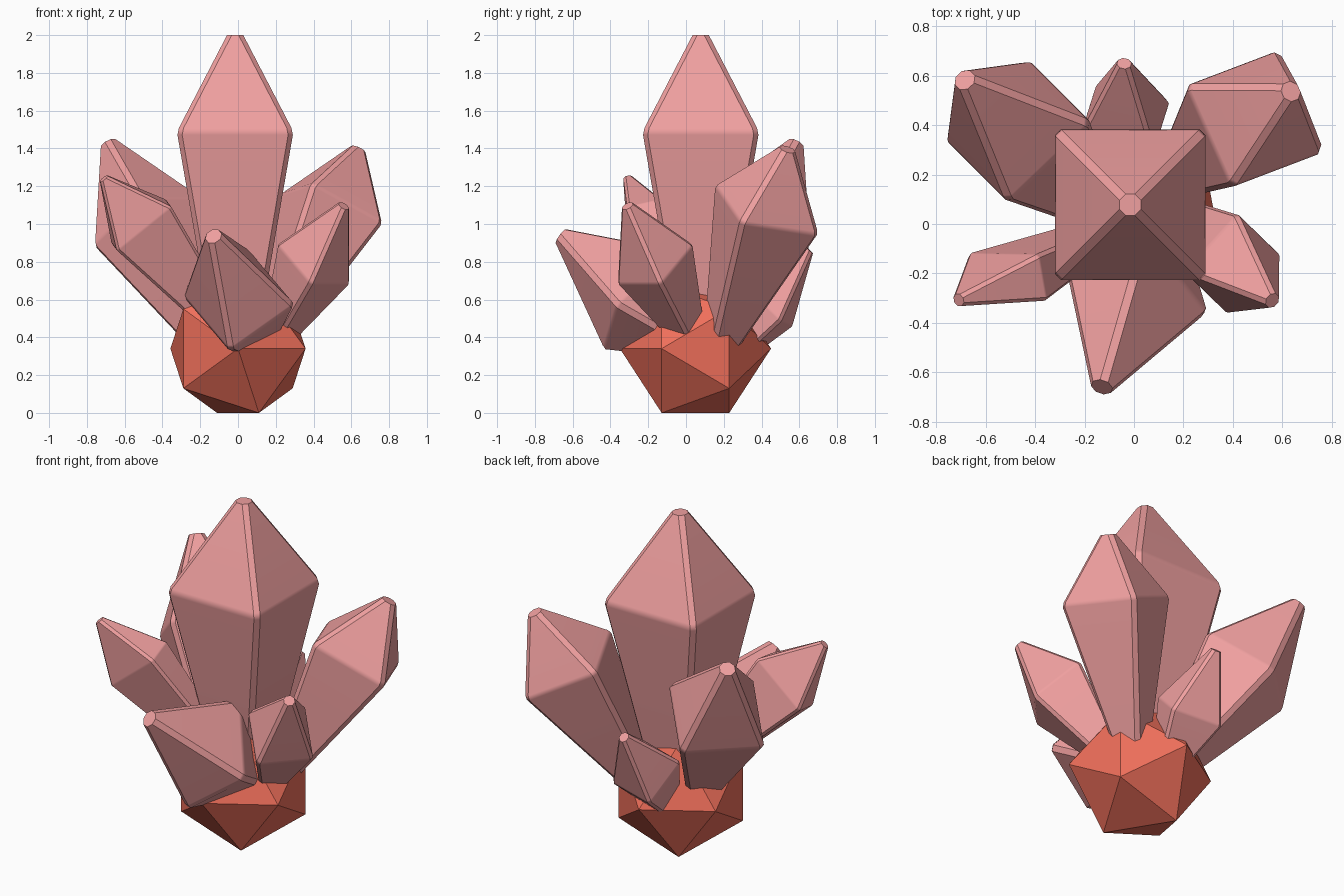
import bpy, bmesh, math
from mathutils import Vector

if "Cube" in bpy.data.objects:
    bpy.data.objects.remove(bpy.data.objects["Cube"])


def material(name, rgb):
    m = bpy.data.materials.new(name)
    m.diffuse_color = (*rgb, 1)
    m.use_nodes = True
    m.node_tree.nodes["Principled BSDF"].inputs["Base Color"].default_value = m.diffuse_color
    return m


PINK = material("crystal_pink", (0.87, 0.35, 0.35))
RED = material("rock_red", (0.87, 0.16, 0.105))


def finish(bm, name, mat):
    bmesh.ops.recalc_face_normals(bm, faces=bm.faces)
    me = bpy.data.meshes.new(name)
    bm.to_mesh(me)
    bm.free()
    me.materials.append(mat)
    ob = bpy.data.objects.new(name, me)
    bpy.context.collection.objects.link(ob)
    return ob


def crystal(name, tip, ca, cb, cc, length, tip_half, taper=0.33):
    """Four-sided chamfered crystal: tip centre, three shoulder corners, body length."""
    tip, ca, cb, cc = (Vector(p) for p in (tip, ca, cb, cc))
    e1, e2, mid = (ca - cb) / 2, (cc - cb) / 2, (ca + cc) / 2
    axis = (tip - mid).normalized()
    cut = tip_half * 0.58
    h1, h2 = e1.length + cut / 2, e2.length + cut / 2
    u, v = e1.normalized(), e2.normalized()
    d = 0.06 * min(h1, h2)
    rings = [(mid - axis * length, h1 * taper, h2 * taper),
             (mid - axis * d, h1, h2),
             (mid + axis * d, h1 - d * 0.4, h2 - d * 0.4),
             (tip, tip_half, tip_half)]
    bm = bmesh.new()
    loops = []
    for c, a, b in rings:
        pts = [(a, b - cut), (a - cut, b), (cut - a, b), (-a, b - cut),
               (-a, cut - b), (cut - a, -b), (a - cut, -b), (a, cut - b)]
        loops.append([bm.verts.new(c + u * x + v * y) for x, y in pts])
    for lo, hi in zip(loops, loops[1:]):
        for i in range(8):
            j = (i + 1) % 8
            bm.faces.new((lo[i], lo[j], hi[j], hi[i]))
    bm.faces.new(loops[0])
    bm.faces.new(loops[-1])
    # Only the rounded shoulder is smooth, every other edge stays sharp
    soft = set(loops[1]), set(loops[2])
    for f in bm.faces:
        f.smooth = True
    for e in bm.edges:
        e.smooth = any(e.verts[0] in s and e.verts[1] in s for s in soft)
    ob = finish(bm, name, PINK)
    mod = ob.modifiers.new("flat_faces", "WEIGHTED_NORMAL")
    mod.keep_sharp = True


# Rock base: icosahedron resting on one edge
bm = bmesh.new()
a = 0.2103
p = a * (1 + math.sqrt(5)) / 2
turn = math.radians(31.72)
for s in (-1, 1):
    for t in (-1, 1):
        for x, y, z in ((0, s * a, t * p), (s * a, t * p, 0), (s * p, 0, t * a)):
            bm.verts.new((x * math.cos(turn) + y * math.sin(turn),
                          x * math.sin(turn) - y * math.cos(turn) + 0.05, z + p))
bmesh.ops.convex_hull(bm, input=bm.verts)
finish(bm, "rock_base", RED)

# Tall centre crystal
crystal("centre_crystal", (-0.015, 0.078, 2.0), (0.278, -0.215, 1.49),
        (-0.308, -0.215, 1.49), (-0.308, 0.371, 1.49), 1.2, 0.043)

# Leaning crystals around it
crystal("front_crystal", (-0.13, -0.66, 0.935), (-0.28, -0.13, 0.63),
        (-0.04, -0.43, 0.345), (0.285, -0.36, 0.575), 0.39, 0.043)
crystal("back_right_crystal", (0.635, 0.537, 1.395), (0.58, 0.69, 0.95),
        (0.755, 0.30, 1.01), (0.40, 0.165, 1.205), 0.83, 0.04)
crystal("back_left_crystal", (-0.685, 0.583, 1.425), (-0.19, 0.41, 1.13),
        (-0.51, 0.105, 1.13), (-0.755, 0.35, 0.89), 0.81, 0.042)
crystal("back_small_crystal", (-0.04, 0.65, 0.865), (0.135, 0.50, 0.495),
        (-0.147, 0.56, 0.467), (-0.208, 0.366, 0.65), 0.4, 0.028)
crystal("front_left_crystal", (-0.71, -0.308, 1.24), (-0.665, -0.125, 0.905),
        (-0.635, -0.30, 0.865), (-0.36, -0.305, 1.087), 0.85, 0.025)
crystal("front_right_crystal", (0.56, -0.31, 1.095), (0.418, 0.03, 0.89),
        (0.588, -0.135, 0.69), (0.386, -0.358, 0.69), 0.55, 0.03)
